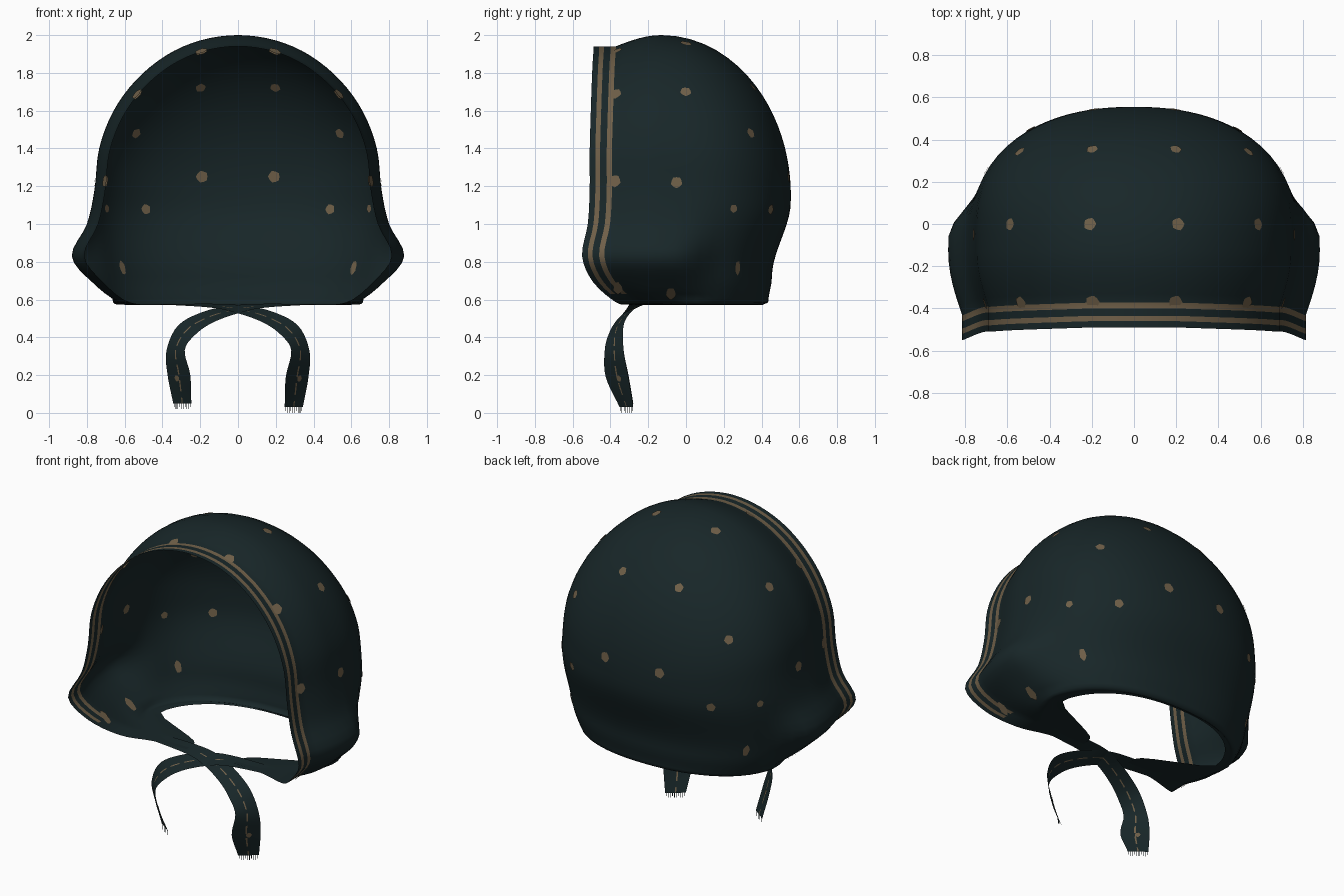
import bpy, bmesh, math
from mathutils import Vector
from mathutils.bvhtree import BVHTree

cube = bpy.data.objects.get("Cube")
if cube:
    bpy.data.objects.remove(cube)


def material(name, rgb):
    m = bpy.data.materials.new(name)
    m.use_nodes = True
    m.diffuse_color = (*rgb, 1)
    m.node_tree.nodes["Principled BSDF"].inputs["Base Color"].default_value = (*rgb, 1)
    return m


MATS = [material("dark_teal_cloth", (0.009, 0.0195, 0.0215)),
        material("tan_print", (0.16, 0.115, 0.065))]


def smoothstep(a, b, x):
    t = min(max((x - a) / (b - a), 0), 1)
    return t * t * (3 - 2 * t)


def spline(points, steps):
    """Catmull-Rom curve through points of any dimension."""
    pts = [Vector(p) for p in points]
    pts = [pts[0] * 2 - pts[1]] + pts + [pts[-1] * 2 - pts[-2]]
    out = []
    for a, b, c, d in zip(pts, pts[1:], pts[2:], pts[3:]):
        for i in range(steps):
            t = i / steps
            out.append(0.5 * (2 * b + (c - a) * t + (2 * a - 5 * b + 4 * c - d) * t * t
                              + (3 * b - a - 3 * c + d) * t ** 3))
    return out + [pts[-2]]


def finish(bm, name):
    mesh = bpy.data.meshes.new(name)
    bm.to_mesh(mesh)
    bm.free()
    for m in MATS:
        mesh.materials.append(m)
    obj = bpy.data.objects.new(name, mesh)
    bpy.context.collection.objects.link(obj)


def sheet(name, rows, painted):
    """Quad grid from rows of points; painted(row, column) picks the tan faces."""
    bm = bmesh.new()
    grid = [[bm.verts.new(p) for p in row] for row in rows]
    for i in range(len(grid) - 1):
        for j in range(len(grid[0]) - 1):
            f = bm.faces.new((grid[i][j], grid[i][j + 1], grid[i + 1][j + 1], grid[i + 1][j]))
            f.material_index = int(painted(i, j))
            f.smooth = True
    bmesh.ops.remove_doubles(bm, verts=bm.verts, dist=0.0005)
    bm.normal_update()
    tree = BVHTree.FromBMesh(bm)
    finish(bm, name)
    return tree


# Hood shell: half arch as (flared x, z, plain x, front edge y), starting one point past the crown
POLE, Y_MID, Y_BACK = 1.15, -.13, .555
arch = [(-.2, 1.972, -.2, -.49), (0, 2, 0, -.49), (.2, 1.972, .2, -.49), (.38, 1.893, .38, -.495),
        (.54, 1.762, .54, -.5), (.66, 1.597, .66, -.505), (.735, 1.4, .735, -.51),
        (.76, 1.18, .76, -.51), (.80, 1.0, .765, -.52), (.88, .83, .75, -.55),
        (.77, .69, .72, -.49), (.62, .585, .67, -.37), (.42, .575, .63, -.31),
        (.18, .57, .59, -.28)]
half = spline(arch, 4)[4:]
columns = [(-1, c) for c in reversed(half[1:])] + [(1, c) for c in half]
BAND = [0, .03, .055, .09, .118]


def tuck(z):
    """How far the nape draws in towards the hem."""
    def below(hi, lo):
        return 1 - smoothstep(lo, hi, z)
    return .10 * below(1.12, .72) + .02 * below(.72, .58) + .03 * below(.585, .57)


def shell_point(side, col, y, gx, gz, q):
    flared, z, plain, _ = col
    fade = smoothstep(-.06, .24, y) if z > .6 else smoothstep(-.22, .12, y)
    x = flared + (plain - flared) * fade
    if z > POLE:
        z = POLE + (z - POLE) * gz
    return (side * x * gx, y - tuck(z) * q, z)


rows = []
for k in range(11):
    row = []
    for side, c in columns:
        # Straight trim band, then the cloth swells to full width
        start = c[3] + BAND[-1]
        t = max(k - 4, 0) / 6
        y = c[3] + BAND[k] if k < 5 else start + (Y_MID - start) * t
        swell = math.sin(math.pi / 2 * t)
        row.append(shell_point(side, c, y, .925 + .075 * swell, .93 + .07 * swell, 0))
    rows.append(row)
STEPS = 24
for k in range(1, STEPS + 1):
    a = math.pi / 2 * (1 - (1 - k / STEPS) ** 1.8)
    q = math.sin(a)
    y = Y_MID + (Y_BACK - Y_MID) * q
    gx = max(1 - max((y + .02) / (Y_BACK + .02), 0) ** 2.25, 0) ** (1 / 2.25)
    rows.append([shell_point(s, c, y, gx, math.cos(a), q) for s, c in columns])
hood_tree = sheet("hood_shell", rows, lambda i, j: i in (1, 3) and columns[j][1][1] > .65)


# Ribbon ties: centre path and half-width vector, crossing under the chin
path = [(-.42, -.25, .575), (-.15, -.26, .568), (0, -.28, .55), (.15, -.33, .51),
        (.27, -.37, .44), (.33, -.38, .33), (.313, -.365, .19), (.295, -.315, .03)]
spread = [(0, .05, 0), (0, .05, .01), (.01, .05, .02), (.02, .045, .03),
          (.045, .04, .025), (.048, .05, 0), (.06, .06, 0), (.048, .036, 0)]
ACROSS = (-1, -.5, -.06, .06, .5, 1)
tie_trees = {}
for side, name, lift in ((1, "left", 0), (-1, "right", .02)):
    strip = []
    for c, w in zip(spline(path, 5), spline(spread, 5)):
        rise = lift * (1 - smoothstep(.03, .4, c.z))
        line = [c + w * t for t in ACROSS]
        strip.append([Vector((side * v.x, v.y, v.z + rise)) for v in line])
    tie_trees[side] = sheet(name + "_tie", strip, lambda i, j: j == 2 and i > 6 and i % 3 != 0)
    # Frayed threads at the tie end
    bm = bmesh.new()
    a, b = strip[-1][0], strip[-1][-1]
    for k in range(10):
        p = a.lerp(b, (k + .3) / 10)
        e = (b - a) * .03
        down = Vector((0, 0, -.03 if k % 3 else -.02))
        bm.faces.new([bm.verts.new(v) for v in (p, p + e, p + e + down, p + down)])
    finish(bm, name + "_tie_fringe")


# Printed dots: thin discs on both faces of the cloth
def add_dot(bm, tree, at, radius, stretch=1):
    hit, normal, _, _ = tree.find_nearest(Vector(at))
    u = normal.cross(Vector((0, 1, 0)))
    if u.length < .3:
        u = normal.cross(Vector((0, 0, 1)))
    u.normalize()
    v = normal.cross(u)
    for off in (.004, -.004):
        ring = []
        for k in range(10):
            ang = math.tau * k / 10
            r = radius * (1 + .12 * (k % 2))
            ring.append(bm.verts.new(hit + normal * off + u * r * stretch * math.cos(ang)
                                     + v * r * math.sin(ang)))
        if off < 0:
            ring.reverse()
        bm.faces.new(ring).material_index = 1


dots = [(.6, 0, 1.71, .027), (.21, 0, 1.96, .028), (.2, .36, 1.73, .025), (.54, .34, 1.48, .025),
        (.19, .53, 1.25, .029), (.48, .43, 1.08, .025), (.76, -.05, 1.22, .028),
        (.73, .27, 1.08, .02), (.2, -.375, 1.93, .03), (.55, -.38, 1.7, .03),
        (.73, -.385, 1.23, .03), (.64, .3, .76, .018, 2), (.7, -.08, .64, .024, 1.9),
        (.69, -.36, .66, .022, 2)]
bm = bmesh.new()
for side in (-1, 1):
    for x, y, z, *size in dots:
        add_dot(bm, hood_tree, (side * x, y, z), *size)
    add_dot(bm, tie_trees[side], (side * .33, -.36, .18), .016)
finish(bm, "printed_dots")
